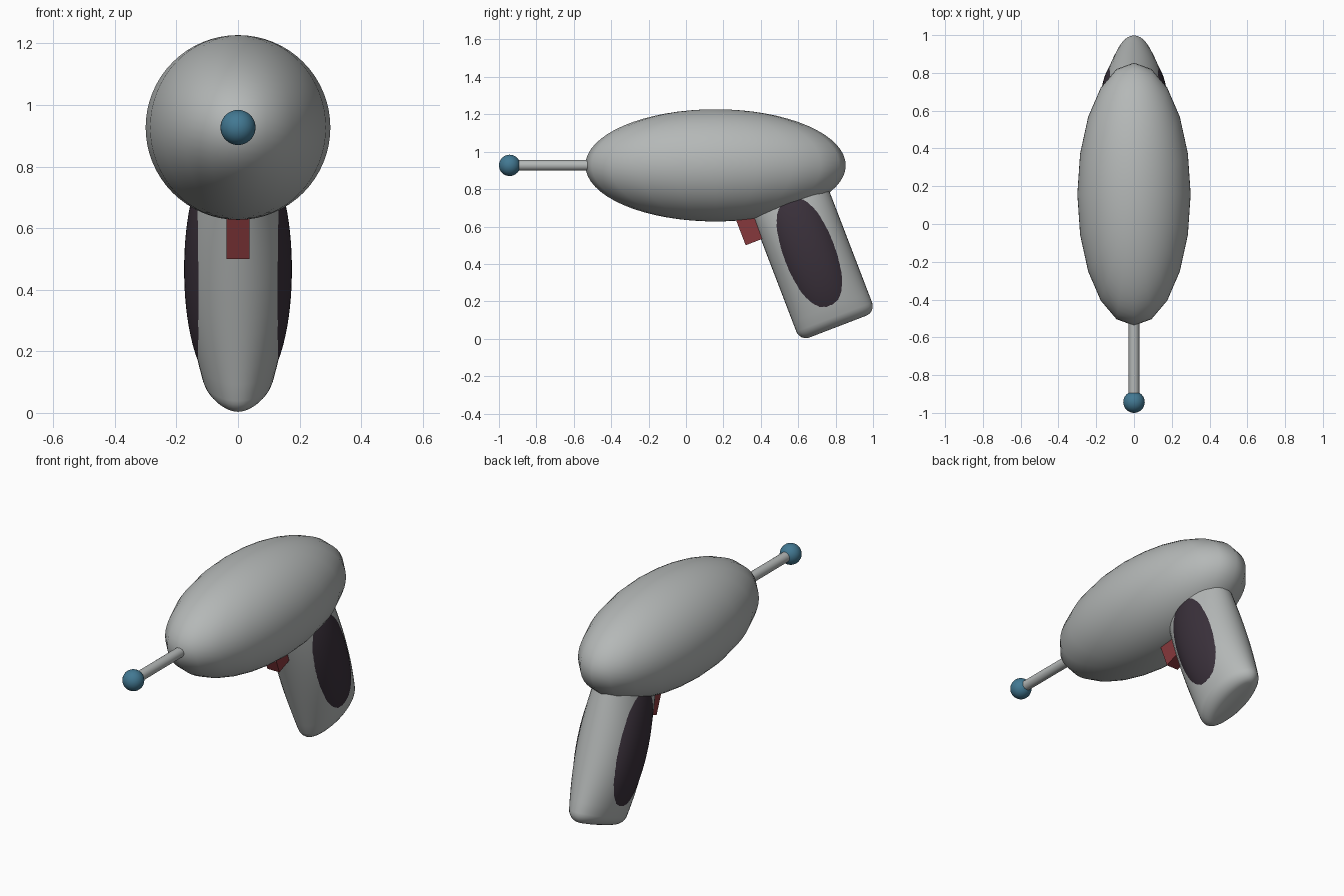
import bpy, bmesh, math
from mathutils import Vector

if "Cube" in bpy.data.objects:
    bpy.data.objects.remove(bpy.data.objects["Cube"])


def material(name, rgb):
    m = bpy.data.materials.new(name)
    m.diffuse_color = (*rgb, 1)
    m.use_nodes = True
    m.node_tree.nodes["Principled BSDF"].inputs["Base Color"].default_value = m.diffuse_color
    return m


GREY = material("light grey", (0.46, 0.48, 0.475))
DARK = material("dark plum", (0.042, 0.030, 0.043))
RED = material("dull red", (0.24, 0.040, 0.045))
BLUE = material("steel blue", (0.055, 0.19, 0.29))

TILT = math.radians(21)
BASE = Vector((0, 0.812, 0.065))                          # centre of the grip's underside
UP = Vector((0, -math.sin(TILT), math.cos(TILT)))         # along the grip
BACK = Vector((0, math.cos(TILT), math.sin(TILT)))        # across the grip
DEPTH = 0.217


def finish(bm, name, mat, smooth=True):
    bmesh.ops.recalc_face_normals(bm, faces=bm.faces)
    me = bpy.data.meshes.new(name)
    bm.to_mesh(me)
    bm.free()
    me.materials.append(mat)
    for p in me.polygons:
        p.use_smooth = smooth
    ob = bpy.data.objects.new(name, me)
    bpy.context.collection.objects.link(ob)
    return ob


def ball(name, mat, centre, radii, segments, rings):
    bm = bmesh.new()
    bmesh.ops.create_uvsphere(bm, u_segments=segments, v_segments=rings, radius=1)
    bmesh.ops.scale(bm, vec=radii, verts=bm.verts)
    bmesh.ops.translate(bm, vec=centre, verts=bm.verts)
    return finish(bm, name, mat)


def half_width(t):
    """Side bulge of the grip at height t along its axis."""
    return 0.166 - 0.36 * (t - 0.43) ** 2


def grip_point(x, v, t):
    return BASE + Vector((x, 0, 0)) + BACK * v + UP * t


# Body, barrel and muzzle ball
ball("body", GREY, (0, 0.158, 0.927), (0.30, 0.696, 0.30), 20, 32)
ball("muzzle_ball", BLUE, (0, -0.943, 0.927), (0.057, 0.057, 0.057), 32, 16)

bm = bmesh.new()
bmesh.ops.create_cone(bm, cap_ends=True, segments=24, radius1=0.028, radius2=0.028, depth=0.48)
for v in bm.verts:
    v.co = (v.co.x, v.co.z - 0.70, v.co.y + 0.927)
finish(bm, "barrel", GREY)

# Grip: stacked ellipses with a rounded lower rim
N, RIM = 40, 0.055
levels = [(RIM * (1 - math.cos(a)), RIM * (1 - math.sin(a)))
          for a in [math.radians(15 * i) for i in range(7)]]
levels += [(RIM + (0.85 - RIM) * i / 14, 0) for i in range(1, 15)]
bm = bmesh.new()
rings = []
for t, inset in levels:
    a, b = half_width(t) - inset, DEPTH - inset
    rings.append([bm.verts.new(grip_point(a * math.sin(k), b * math.cos(k), t))
                  for k in [2 * math.pi * i / N for i in range(N)]])
for lo, hi in zip(rings, rings[1:]):
    for i in range(N):
        j = (i + 1) % N
        bm.faces.new((lo[i], lo[j], hi[j], hi[i]))
bm.faces.new(rings[0])
bm.faces.new(rings[-1])
finish(bm, "grip", GREY)

# Dark grip pads: thin domes that follow the grip's sides
for side, label in ((1, "right"), (-1, "left")):
    bm = bmesh.new()
    M, STEPS = 48, 10

    def pad_point(r, k):
        c, s = math.cos(k), math.sin(k)
        q = (abs(c) ** 2.3 + abs(s) ** 2.3) ** (-1 / 2.3)
        v, t = 0.142 * r * q * c, 0.425 + 0.318 * r * q * s
        x = half_width(t) * math.sqrt(1 - (v / DEPTH) ** 2) + 0.009 * (1 - r ** 4) - 0.002 * r ** 8
        return grip_point(side * x, v, t)

    centre = bm.verts.new(pad_point(0, 0))
    loops = [[bm.verts.new(pad_point(n / STEPS, 2 * math.pi * i / M)) for i in range(M)]
             for n in range(1, STEPS + 1)]
    for i in range(M):
        j = (i + 1) % M
        f = [bm.faces.new((centre, loops[0][i], loops[0][j]))]
        for inner, outer in zip(loops, loops[1:]):
            bm.faces.new((inner[i], outer[i], outer[j], inner[j]))
    pad = finish(bm, "grip_pad_" + label, DARK)
    # make the open shell face outwards
    if pad.data.polygons[0].normal.x * side < 0:
        pad.data.flip_normals()

# Trigger: slanted block between body and grip
bm = bmesh.new()
bmesh.ops.create_cube(bm, size=1)
for v in bm.verts:
    v.co = (Vector((0, 0.358, 0.622)) + Vector((v.co.x * 0.076, 0, 0))
            + BACK * v.co.y * 0.16 + UP * v.co.z * 0.20)
finish(bm, "trigger", RED, smooth=False)

# Keep hard edges crisp on the smooth parts
bpy.ops.object.select_all(action='DESELECT')
for name in ("barrel", "grip"):
    ob = bpy.data.objects[name]
    ob.select_set(True)
    bpy.context.view_layer.objects.active = ob
bpy.ops.object.shade_smooth_by_angle(angle=math.radians(40))
